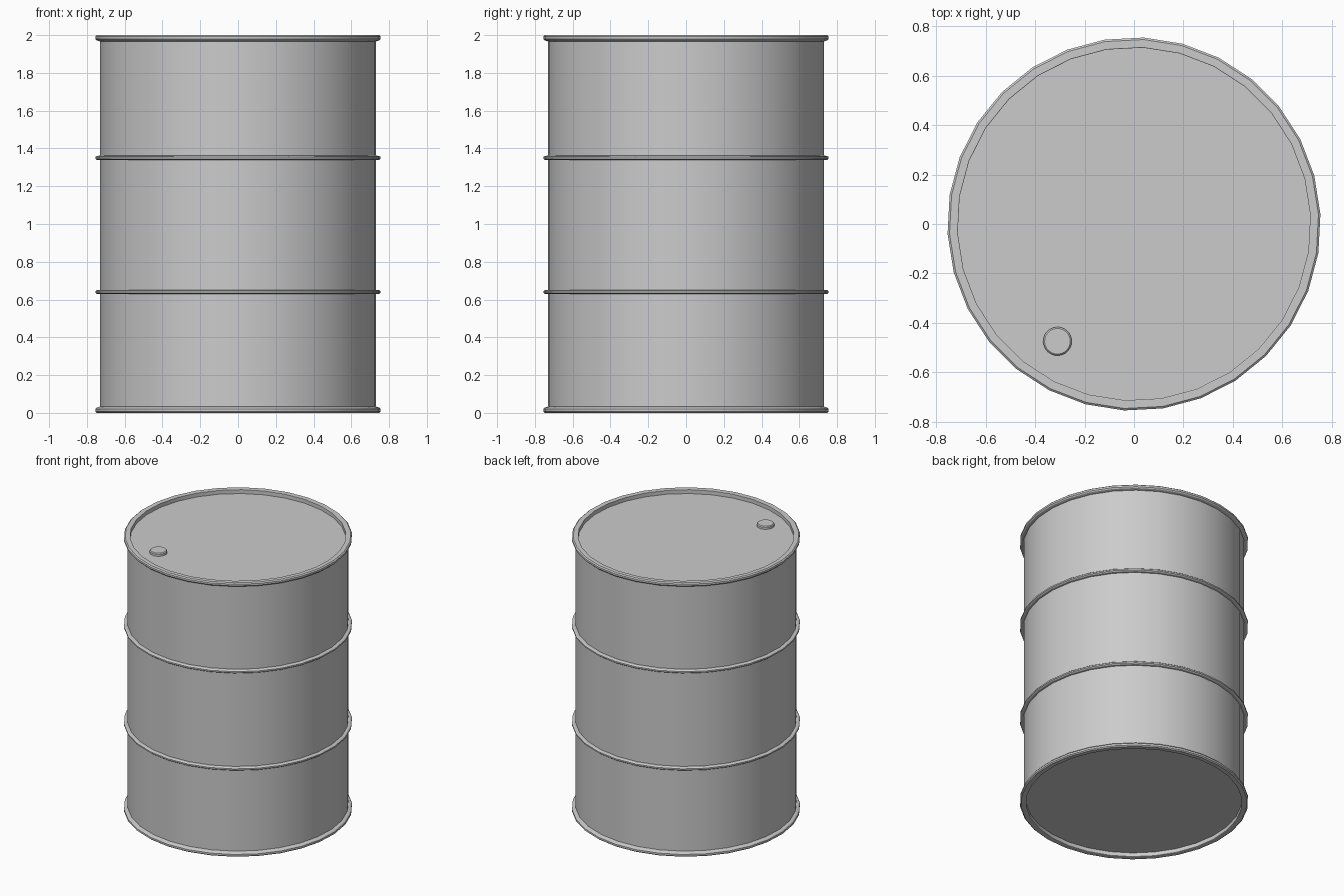
import bpy, bmesh, math

if "Cube" in bpy.data.objects:
    bpy.data.objects.remove(bpy.data.objects["Cube"])

SIDES = 30
PHASE = math.radians(3)


def lathe(name, profile, ring=False, sides=SIDES, centre=(0, 0)):
    """Revolve (radius, z) points; a ring closes on itself, otherwise both ends are capped."""
    bm = bmesh.new()
    loops = []
    for r, z in profile:
        loops.append([bm.verts.new((centre[0] + r * math.cos(PHASE + math.tau * i / sides),
                                    centre[1] + r * math.sin(PHASE + math.tau * i / sides), z))
                      for i in range(sides)])
    pairs = list(zip(loops, loops[1:]))
    if ring:
        pairs.append((loops[-1], loops[0]))
    else:
        bm.faces.new(loops[0][::-1])
        bm.faces.new(loops[-1])
    for a, b in pairs:
        for i in range(sides):
            j = (i + 1) % sides
            bm.faces.new((a[i], a[j], b[j], b[i]))
    bmesh.ops.recalc_face_normals(bm, faces=bm.faces[:])
    mesh = bpy.data.meshes.new(name)
    bm.to_mesh(mesh)
    bm.free()
    obj = bpy.data.objects.new(name, mesh)
    bpy.context.collection.objects.link(obj)
    bpy.ops.object.select_all(action='DESELECT')
    obj.select_set(True)
    bpy.context.view_layer.objects.active = obj
    bpy.ops.object.shade_smooth_by_angle(angle=math.radians(30))
    return obj


# Drum body, its ends recessed inside the rims
lathe("drum_body", [(0.732, 0.03), (0.732, 1.97)])

# End rims, mirrored top to bottom
rim = [(0.715, 0.034), (0.715, 0.002), (0.718, 0), (0.748, 0),
       (0.756, 0.007), (0.756, 0.020), (0.750, 0.027), (0.730, 0.034)]
lathe("bottom_rim", rim, ring=True)
lathe("top_rim", [(r, 2 - z) for r, z in rim], ring=True)

# Rolling hoops round the side
for name, z in (("lower_hoop", 0.64), ("upper_hoop", 1.35)):
    lathe(name, [(0.725, z - 0.012), (0.748, z - 0.011), (0.756, z - 0.005),
                 (0.756, z + 0.005), (0.748, z + 0.011), (0.725, z + 0.012)], ring=True)

# Filler cap on the lid
lathe("filler_cap", [(0.058, 1.965), (0.058, 1.985), (0.052, 1.991)],
      sides=24, centre=(-0.31, -0.475))
